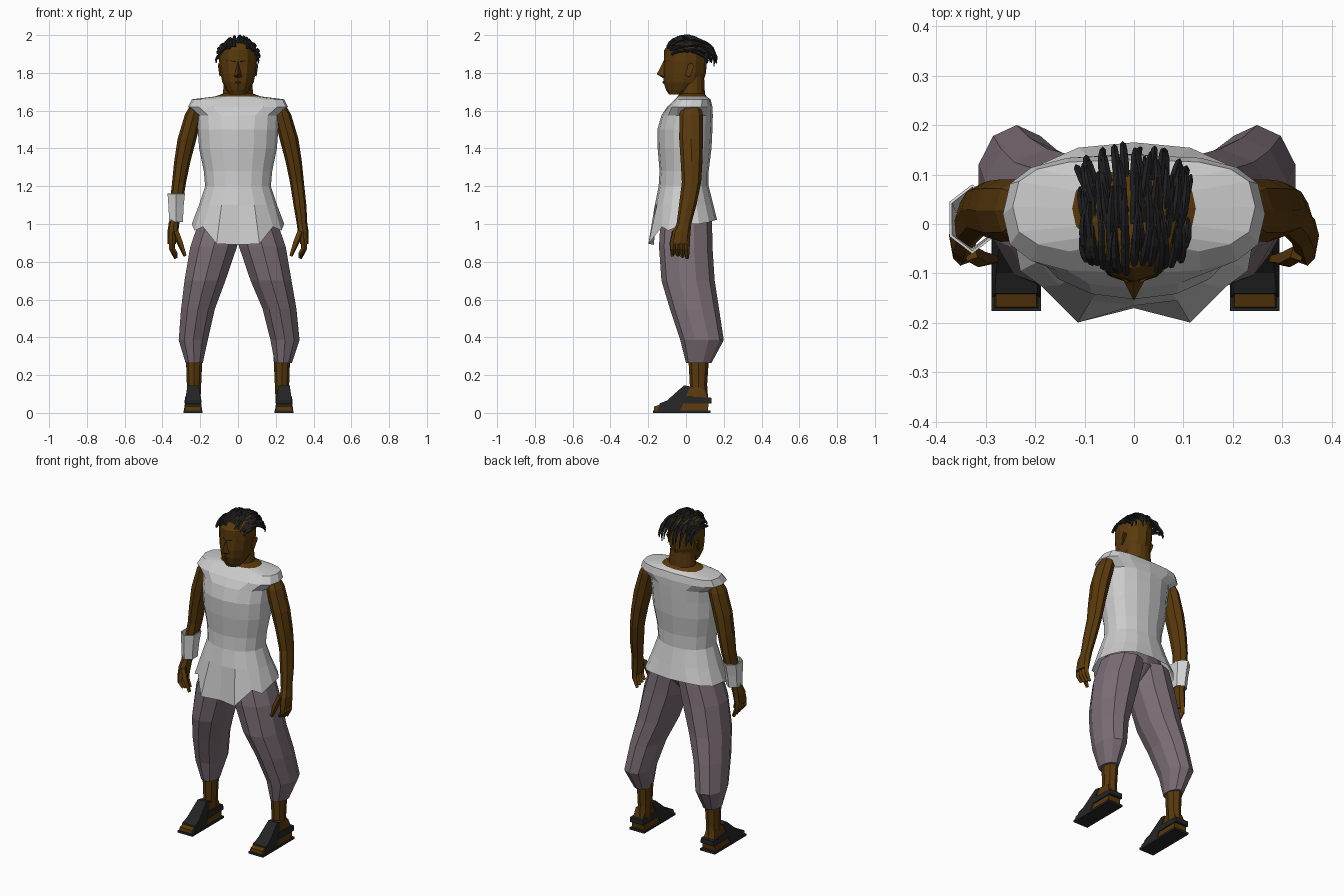
import bpy, bmesh, math, random
from mathutils import Vector

random.seed(4)
cube = bpy.data.objects.get("Cube")
if cube:
    bpy.data.objects.remove(cube, do_unlink=True)


def material(name, r, g, b):
    m = bpy.data.materials.new(name)
    m.use_nodes = True
    m.diffuse_color = (r, g, b, 1)
    bsdf = m.node_tree.nodes["Principled BSDF"]
    bsdf.inputs["Base Color"].default_value = (r, g, b, 1)
    bsdf.inputs["Roughness"].default_value = 0.9
    return m


SKIN = material("brown skin", 0.1, 0.041, 0.004)
SHIRT = material("pale grey cloth", 0.6, 0.6, 0.6)
CUFF = material("white cuff", 0.67, 0.67, 0.67)
PANTS = material("mauve cloth", 0.2, 0.155, 0.18)
DARK = material("black leather", 0.018, 0.018, 0.019)
HAIR = material("black hair", 0.015, 0.015, 0.017)


def finish(bm, name, mat):
    bmesh.ops.recalc_face_normals(bm, faces=bm.faces)
    me = bpy.data.meshes.new(name)
    bm.to_mesh(me)
    bm.free()
    me.materials.append(mat)
    ob = bpy.data.objects.new(name, me)
    bpy.context.collection.objects.link(ob)
    return ob


def loft(name, mat, rings, sides=10, side=1, caps=True, hem=None):
    """Skin stacked ovals: (z, centre x, half width, front y, back y, squareness power)."""
    bm = bmesh.new()
    loops = []
    for k, (z, cx, rx, front, back, *power) in enumerate(rings):
        p = power[0] if power else 1.0
        loop = []
        for i in range(sides):
            a = 2 * math.pi * i / sides - math.pi / 2
            c, s = math.cos(a), math.sin(a)
            x = cx + rx * math.copysign(abs(c) ** p, c)
            y = (front + back) / 2 + (back - front) / 2 * math.copysign(abs(s) ** p, s)
            h, push = hem(i) if hem and k == 0 else (z, 0)
            loop.append(bm.verts.new((side * x, y + push, h)))
        loops.append(loop)
    for lo, hi in zip(loops, loops[1:]):
        for i in range(sides):
            j = (i + 1) % sides
            bm.faces.new((lo[i], lo[j], hi[j], hi[i]))
    if caps:
        bm.faces.new(loops[0])
        bm.faces.new(loops[-1])
    return finish(bm, name, mat)


def prism(name, mat, profile, cx, half, top_half=None):
    """Extrude a (y, z) outline across x, optionally narrower at the top."""
    bm = bmesh.new()
    top = max(z for y, z in profile)
    ends = []
    for s in (-1, 1):
        ends.append([bm.verts.new((cx + s * (half + ((top_half or half) - half) * z / top), y, z))
                     for y, z in profile])
    n = len(profile)
    for i in range(n):
        j = (i + 1) % n
        bm.faces.new((ends[0][i], ends[0][j], ends[1][j], ends[1][i]))
    for e in ends:
        bm.faces.new(e)
    return finish(bm, name, mat)


def hull(name, mat, points):
    bm = bmesh.new()
    for p in points:
        bm.verts.new(p)
    bmesh.ops.convex_hull(bm, input=bm.verts)
    return finish(bm, name, mat)


def strands(name, mat, paths, depth):
    """Tapered four-sided tubes; each path holds (point, radius) pairs."""
    cu = bpy.data.curves.new(name, "CURVE")
    cu.dimensions = "3D"
    cu.bevel_depth = depth
    cu.bevel_resolution = 0
    cu.use_fill_caps = True
    for path in paths:
        sp = cu.splines.new("POLY")
        sp.points.add(len(path) - 1)
        sp.use_smooth = False
        for pt, (co, r) in zip(sp.points, path):
            pt.co = (*co, 1)
            pt.radius = r
    cu.materials.append(mat)
    ob = bpy.data.objects.new(name, cu)
    bpy.context.collection.objects.link(ob)
    return ob


# Shirt with a long front panel, pointed hem corners and flared shoulders
def shirt_hem(i):
    d = min(i, 16 - i)          # steps away from the front centre
    z = (0.89, 0.895, 0.985, 0.965, 1.0, 1.0, 1.01, 1.02, 1.02)[d]
    push = (0.02, -0.02, 0.02)[d] if d < 3 else 0
    return z, push


loft("shirt", SHIRT, [
    (1.0, 0, 0.245, -0.19, 0.165, 0.8), (1.1, 0, 0.207, -0.165, 0.145, 0.9),
    (1.2, 0, 0.174, -0.145, 0.12, 0.95), (1.28, 0, 0.181, -0.14, 0.12, 0.95),
    (1.4, 0, 0.206, -0.15, 0.135, 0.95), (1.5, 0, 0.213, -0.152, 0.14, 0.95),
    (1.575, 0, 0.216, -0.13, 0.142, 0.9), (1.62, 0, 0.265, -0.1, 0.14, 0.7),
    (1.66, 0, 0.245, -0.06, 0.13, 0.65), (1.675, 0, 0.125, -0.045, 0.108, 0.8),
], sides=16, caps=False, hem=shirt_hem)

# Neck spreading into the collar, and head
loft("neck", SKIN, [
    (1.6, 0, 0.13, -0.05, 0.11, 0.8), (1.674, 0, 0.126, -0.046, 0.109, 0.8),
    (1.69, 0, 0.08, -0.03, 0.1), (1.8, 0, 0.07, -0.03, 0.095)], sides=16)
loft("head", SKIN, [
    (1.685, 0, 0.042, -0.09, 0.0), (1.71, 0, 0.062, -0.106, 0.06),
    (1.75, 0, 0.083, -0.118, 0.09), (1.8, 0, 0.093, -0.122, 0.106),
    (1.86, 0, 0.1, -0.118, 0.11), (1.92, 0, 0.1, -0.116, 0.112),
    (1.955, 0, 0.085, -0.09, 0.1), (1.977, 0, 0.045, -0.05, 0.06),
], sides=12)
hull("nose", SKIN, [(0, -0.115, 1.87), (0, -0.155, 1.793), (0, -0.12, 1.772),
                    (-0.026, -0.105, 1.778), (0.026, -0.105, 1.778)])
hull("lips", SKIN, [(0, -0.126, 1.75), (0, -0.112, 1.765), (0, -0.112, 1.735),
                    (-0.032, -0.1, 1.75), (0.032, -0.1, 1.75)])
for s, label in ((1, "left"), (-1, "right")):
    hull(label + "_brow", SKIN, [
        (s * 0.012, -0.12, 1.862), (s * 0.06, -0.096, 1.867), (s * 0.035, -0.105, 1.88),
        (s * 0.012, -0.108, 1.85), (s * 0.06, -0.08, 1.855)])
    hull(label + "_ear", SKIN, [
        (s * x, y, z) for x, y, z in (
            (0.09, 0.0, 1.785), (0.09, 0.0, 1.84), (0.103, 0.033, 1.852),
            (0.106, 0.042, 1.835), (0.098, 0.02, 1.78), (0.085, 0.04, 1.84))])

# Swept-back locks of hair, following an oval scalp and lifting at the tips
locks = []
for col in range(15):
    across = math.radians(-62 + 124 * col / 14)
    for start in (-44, -26, -6, 15, 36):
        begin = start + random.uniform(-8, 8)
        length = random.uniform(40, 60)
        lift = random.uniform(0.04, 0.15)
        sway = random.uniform(-0.14, 0.14)
        path = []
        for k in range(5):
            t = k / 4
            back = math.radians(begin + length * t)
            r = 1 + lift * math.sin(t * 2.4) + 0.1 * t * max(0, math.sin(back))
            a = across + sway * t
            path.append((Vector((0.106 * r * math.sin(a),
                                 0.135 * r * math.sin(back) * (0.52 + 0.48 * math.cos(a)),
                                 1.86 + 0.12 * r * math.cos(a) * math.cos(back))),
                         (0.9, 1.1, 1.0, 0.8, 0.35)[k]))
        locks.append(path)
strands("hair_locks", HAIR, locks, 0.0078)

# Hips joining both trouser legs, tucked under the shirt
loft("trouser_hips", PANTS, [
    (0.92, 0, 0.05, -0.05, 0.05), (1.0, 0, 0.2, -0.125, 0.12),
    (1.12, 0, 0.165, -0.12, 0.11)], sides=12)

for s, label in ((1, "left"), (-1, "right")):
    # Baggy trouser leg gathered below the knee
    loft(label + "_trouser_leg", PANTS, [
        (0.265, s * 0.004 + 0.236, 0.048, 0.0, 0.135),
        (0.385, s * 0.006 + 0.243, 0.081, -0.03, 0.2),
        (0.55, s * 0.004 + 0.216, 0.094, -0.085, 0.175), (0.7, 0.175, 0.114, -0.13, 0.152),
        (0.88, 0.129, 0.13, -0.143, 0.14), (1.02, 0.09, 0.12, -0.135, 0.138),
    ], side=s)
    loft(label + "_shin", SKIN, [
        (0.06, 0.235, 0.036, 0.02, 0.118), (0.15, 0.233, 0.038, 0.02, 0.112),
        (0.3, 0.232, 0.044, 0.012, 0.122)], sides=8, side=s)

    # Foot and sandal
    fx = 0.003 + s * 0.241
    prism(label + "_foot", SKIN, [
        (-0.17, 0.012), (-0.168, 0.034), (-0.1, 0.055), (-0.005, 0.125),
        (0.03, 0.14), (0.1, 0.13), (0.122, 0.06), (0.115, 0.012)], fx, 0.046, 0.027)
    prism(label + "_sandal_sole", DARK, [
        (-0.176, 0), (-0.176, 0.013), (0.13, 0.013), (0.13, 0)], fx, 0.05)
    prism(label + "_instep_strap", DARK, [
        (-0.148, 0.012), (-0.14, 0.05), (-0.1, 0.066), (-0.01, 0.146),
        (0.022, 0.14), (0.0, 0.085), (-0.03, 0.012)], fx, 0.05, 0.03)
    prism(label + "_heel_strap", DARK, [
        (-0.02, 0.05), (-0.01, 0.088), (0.134, 0.08), (0.134, 0.05)], fx, 0.05, 0.042)

    # Arm and palm
    loft(label + "_arm", SKIN, [
        (0.895, 0.35, 0.022, -0.085, 0.02), (0.96, 0.345, 0.029, -0.07, 0.024),
        (1.0, 0.339, 0.028, -0.05, 0.028), (1.1, 0.328, 0.034, -0.037, 0.055),
        (1.22, 0.312, 0.037, -0.022, 0.08), (1.33, 0.295, 0.043, -0.028, 0.087),
        (1.45, 0.27, 0.05, -0.036, 0.09), (1.58, 0.235, 0.046, -0.035, 0.09),
        (1.64, 0.22, 0.025, -0.01, 0.07)], sides=8, side=s)
    # Fingers and thumb
    digits = []
    for k in range(4):
        y = 0.006 - 0.024 * k
        tip = 0.818 + 0.007 * k
        digits.append([((s * 0.35, y, 0.92), 1), ((s * 0.35, y - 0.002, 0.87), 1),
                       ((s * 0.328, y, tip), 0.65)])
    digits.append([((s * 0.33, -0.06, 0.96), 1.1), ((s * 0.307, -0.072, 0.9), 1.1),
                   ((s * 0.28, -0.072, 0.83), 0.6)])
    strands(label + "_fingers", SKIN, digits, 0.0155)

# Wrist cuff on the right forearm
cuff = loft("wrist_cuff", CUFF, [
    (1.01, 0.328, 0.042, -0.055, 0.05), (1.09, 0.328, 0.046, -0.058, 0.063),
    (1.16, 0.327, 0.053, -0.06, 0.08)], sides=6, side=-1, caps=False)
cuff.modifiers.new("thickness", "SOLIDIFY").thickness = 0.006
